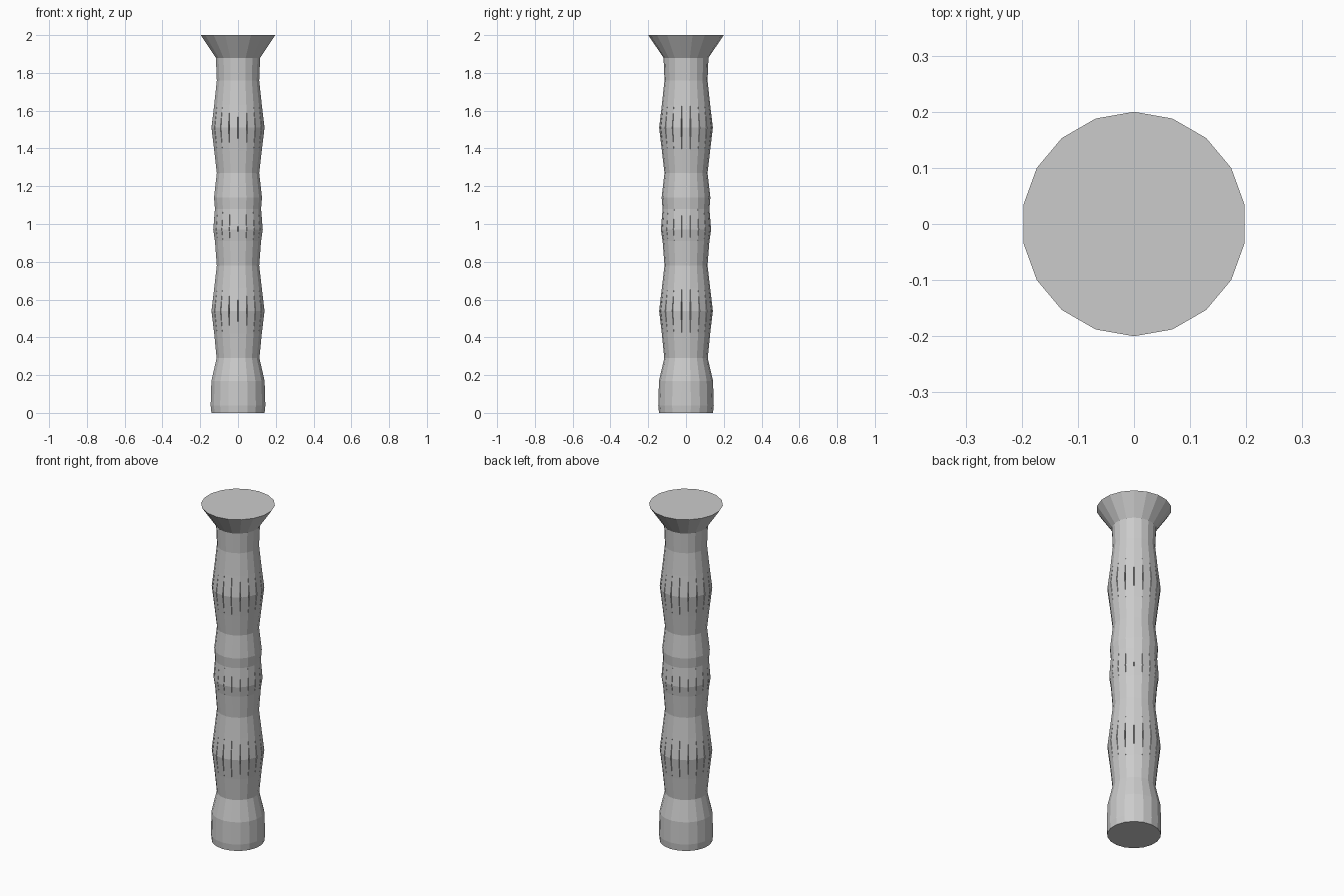
import bpy, bmesh
from math import sin, cos, pi
from mathutils import Vector

if "Cube" in bpy.data.objects:
    bpy.data.objects.remove(bpy.data.objects["Cube"])

SIDES = 18

# column profile: (radius, height); gaps at the bulges are filled by raised panels
PROFILE = [(0.143, 0), (0.147, 0.04), (0.143, 0.17), (0.115, 0.29), (0.128, 0.42),
           (0.128, 0.66), (0.114, 0.78), (0.124, 0.91), (0.124, 1.08), (0.129, 1.14),
           (0.114, 1.27), (0.128, 1.39), (0.128, 1.63), (0.114, 1.76),
           (0.119, 1.88), (0.2, 2.0)]
# bulge bands: lower profile index -> (mid height, outward push)
BULGES = {4: (0.54, 0.0145), 7: (0.97, 0.009), 11: (1.51, 0.0145)}

bm = bmesh.new()


def ring(r, z):
    return [bm.verts.new((r * cos(pi / 2 + 2 * pi * i / SIDES),
                          r * sin(pi / 2 + 2 * pi * i / SIDES), z)) for i in range(SIDES)]


rings = [ring(r, z) for r, z in PROFILE]
for k, (lo, hi) in enumerate(zip(rings, rings[1:])):
    for i in range(SIDES):
        j = (i + 1) % SIDES
        a, b, c, d = lo[i], lo[j], hi[j], hi[i]
        if k not in BULGES:
            bm.faces.new((a, b, c, d))
            continue
        # panel pushed straight out, leaving a narrow slit to its neighbours
        z, push = BULGES[k]
        ang = pi / 2 + 2 * pi * (i + 0.5) / SIDES
        out = Vector((cos(ang), sin(ang), 0)) * push
        t = (z - a.co.z) / (d.co.z - a.co.z)
        left = bm.verts.new(a.co.lerp(d.co, t) + out)
        right = bm.verts.new(b.co.lerp(c.co, t) + out)
        bm.faces.new((a, b, right, left))
        bm.faces.new((left, right, c, d))
        bm.faces.new((a, left, d))
        bm.faces.new((b, c, right))

# end caps
bm.faces.new(rings[0][::-1])
bm.faces.new(rings[-1])

mesh = bpy.data.meshes.new("column")
bm.to_mesh(mesh)
bm.free()
bpy.context.collection.objects.link(bpy.data.objects.new("column", mesh))
